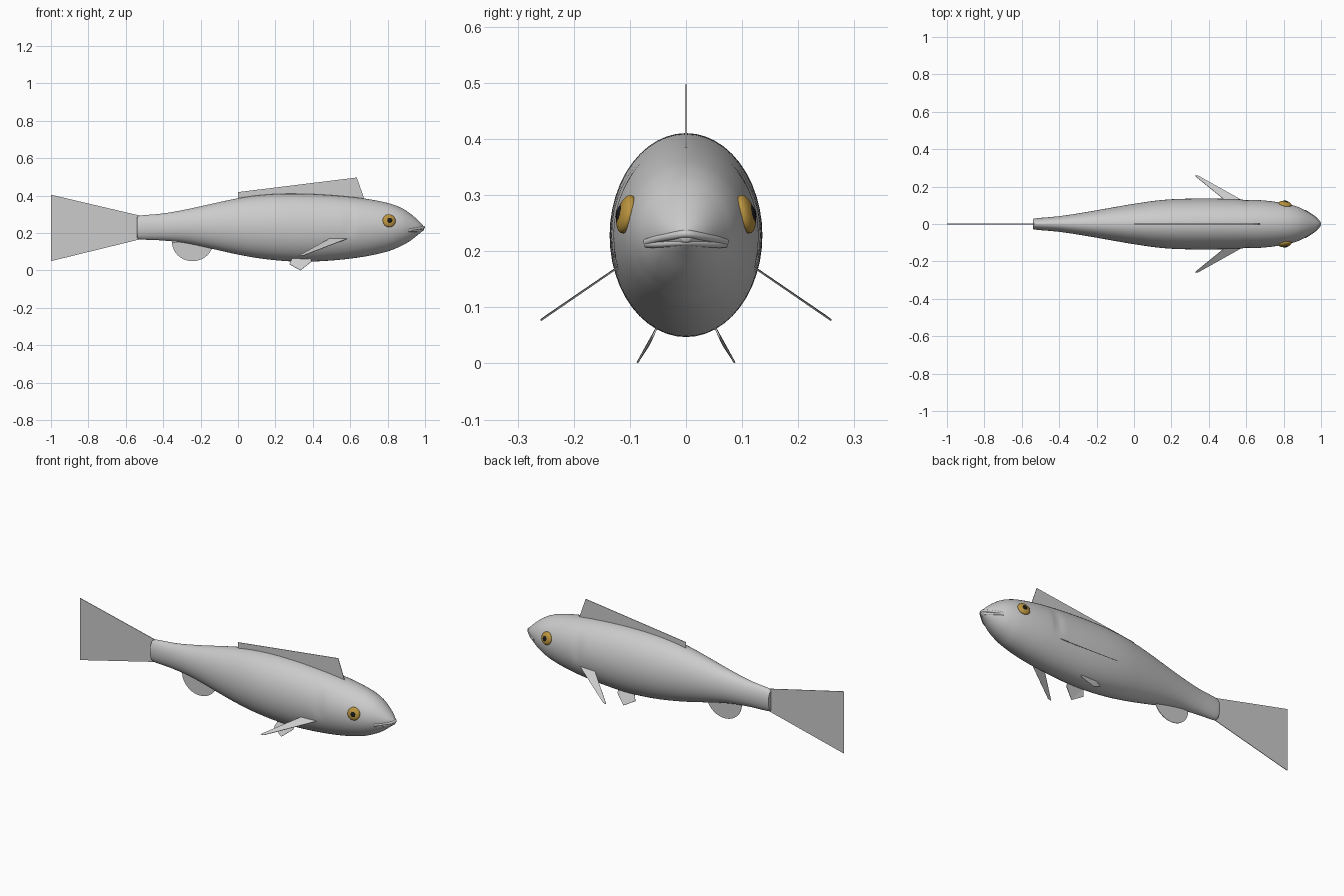
import bpy, bmesh, math
from mathutils import Vector

if "Cube" in bpy.data.objects:
    bpy.data.objects.remove(bpy.data.objects["Cube"])


def material(name, color):
    m = bpy.data.materials.new(name)
    m.diffuse_color = color
    m.use_nodes = True
    m.node_tree.nodes["Principled BSDF"].inputs["Base Color"].default_value = m.diffuse_color
    return m


def make_object(name, bm, smooth=None):
    bmesh.ops.recalc_face_normals(bm, faces=bm.faces)
    me = bpy.data.meshes.new(name)
    bm.to_mesh(me)
    bm.free()
    ob = bpy.data.objects.new(name, me)
    bpy.context.collection.objects.link(ob)
    if smooth:
        bpy.ops.object.select_all(action='DESELECT')
        ob.select_set(True)
        bpy.context.view_layer.objects.active = ob
        bpy.ops.object.shade_smooth_by_angle(angle=math.radians(smooth))
    return ob


def catmull(rows, steps):
    out = []
    for i in range(len(rows) - 1):
        p0, p1 = Vector(rows[max(i - 1, 0)]), Vector(rows[i])
        p2, p3 = Vector(rows[i + 1]), Vector(rows[min(i + 2, len(rows) - 1)])
        for k in range(steps):
            t = k / steps
            out.append(0.5 * (2 * p1 + (p2 - p0) * t + (2 * p0 - 5 * p1 + 4 * p2 - p3) * t * t
                              + (3 * p1 - p0 - 3 * p2 + p3) * t ** 3))
    out.append(Vector(rows[-1]))
    return out


# Body: stations of x, top, bottom, half width
stations = [
    (-0.54, 0.285, 0.175, 0.026), (-0.52, 0.294, 0.166, 0.031), (-0.40, 0.305, 0.160, 0.042),
    (-0.26, 0.330, 0.143, 0.063), (0.0, 0.386, 0.085, 0.108), (0.17, 0.407, 0.058, 0.130),
    (0.34, 0.410, 0.047, 0.136), (0.52, 0.401, 0.055, 0.134), (0.68, 0.384, 0.075, 0.127),
    (0.80, 0.361, 0.102, 0.112), (0.87, 0.336, 0.130, 0.094), (0.92, 0.305, 0.158, 0.070),
    (0.965, 0.266, 0.193, 0.040), (0.995, 0.234, 0.218, 0.008)]
SEG = 48
bm = bmesh.new()
rings = []
for x, top, bot, w in catmull(stations, 8):
    ring = []
    for k in range(SEG):
        a = 2 * math.pi * k / SEG
        z = (top + bot) / 2 + (top - bot) / 2 * math.sin(a)
        # shallow gill crease on the cheeks
        dip = 0.006 * math.exp(-((x - 0.60) / 0.02) ** 2) * math.exp(-((z - 0.27) / 0.07) ** 4)
        ring.append(bm.verts.new((x, (w - dip) * math.cos(a), z)))
    rings.append(ring)
for r, s in zip(rings, rings[1:]):
    for k in range(SEG):
        j = (k + 1) % SEG
        bm.faces.new((r[k], r[j], s[j], s[k]))
bm.faces.new(rings[0])
bm.faces.new(rings[-1])
make_object("body", bm, 50)


# Fins: thin flat outlines
def fin(name, pts, thickness=0.003):
    bm = bmesh.new()
    face = bm.faces.new([bm.verts.new(p) for p in pts])
    bmesh.ops.triangulate(bm, faces=[face])
    ob = make_object(name, bm)
    mod = ob.modifiers.new("thickness", 'SOLIDIFY')
    mod.thickness = thickness
    mod.offset = 0
    return ob


fork = catmull([(-1.0, 0, 0.405), (-0.845, 0, 0.343), (-0.765, 0, 0.285), (-0.728, 0, 0.228),
                (-0.765, 0, 0.170), (-0.845, 0, 0.118), (-1.0, 0, 0.05)], 4)
fin("tail_fin", [(-0.51, 0, 0.170), (-0.51, 0, 0.290)] + fork)

fin("dorsal_fin", [(0.0, 0, 0.375), (0.0, 0, 0.419), (0.635, 0, 0.497), (0.678, 0, 0.375),
                   (0.34, 0, 0.40)])

arc = [(-0.243 + 0.11 * math.cos(a), 0, 0.152 + 0.102 * math.sin(a))
       for a in [math.pi + math.pi * i / 20 for i in range(21)]]
fin("anal_fin", arc)

for side, s in (("left", 1), ("right", -1)):
    fin("pectoral_fin_" + side, [(x, s * y, z) for x, y, z in (
        (0.59, 0.120, 0.172), (0.49, 0.124, 0.170), (0.335, 0.250, 0.084),
        (0.325, 0.259, 0.077), (0.345, 0.257, 0.078))])
    fin("pelvic_fin_" + side, [(x, s * y, z) for x, y, z in (
        (0.39, 0.050, 0.068), (0.29, 0.050, 0.068), (0.275, 0.066, 0.033),
        (0.335, 0.087, 0.001), (0.392, 0.060, 0.047))])

# Eyes: flattened spheres lying on the cheeks, with dark pupils
gold = material("eye_gold", (0.50, 0.30, 0.05, 1))
black = material("pupil_black", (0.01, 0.01, 0.01, 1))


def eye_part(name, loc, scale, s, mat):
    bpy.ops.mesh.primitive_uv_sphere_add(segments=32, ring_count=16, radius=1, location=loc)
    ob = bpy.context.object
    ob.name = name
    ob.scale = scale
    ob.rotation_euler = (s * math.radians(14), 0, -s * math.radians(10))
    ob.data.materials.append(mat)
    bpy.ops.object.shade_smooth()


for side, s in (("left", 1), ("right", -1)):
    eye_part("eye_" + side, (0.808, s * 0.106, 0.266), (0.035, 0.016, 0.035), s, gold)
    eye_part("pupil_" + side, (0.811, s * 0.118, 0.268), (0.015, 0.006, 0.015), s, black)


# Lips: tapered tubes wrapped round the snout
def lip(name, pts, radius):
    cu = bpy.data.curves.new(name, 'CURVE')
    cu.dimensions = '3D'
    cu.bevel_depth = radius
    cu.bevel_resolution = 3
    cu.use_fill_caps = True
    path = catmull(pts + [(x, -y, z) for x, y, z in reversed(pts[:-1])], 4)
    sp = cu.splines.new('POLY')
    sp.points.add(len(path) - 1)
    for p, co in zip(sp.points, path):
        p.co = (*co, 1)
    ob = bpy.data.objects.new(name, cu)
    bpy.context.collection.objects.link(ob)


lip("upper_lip", [(0.912, 0.070, 0.216), (0.945, 0.050, 0.222), (0.978, 0.024, 0.227),
                  (0.993, 0.0, 0.231)], 0.007)
lip("lower_lip", [(0.912, 0.070, 0.212), (0.943, 0.050, 0.212), (0.972, 0.024, 0.214),
                  (0.986, 0.0, 0.216)], 0.006)
